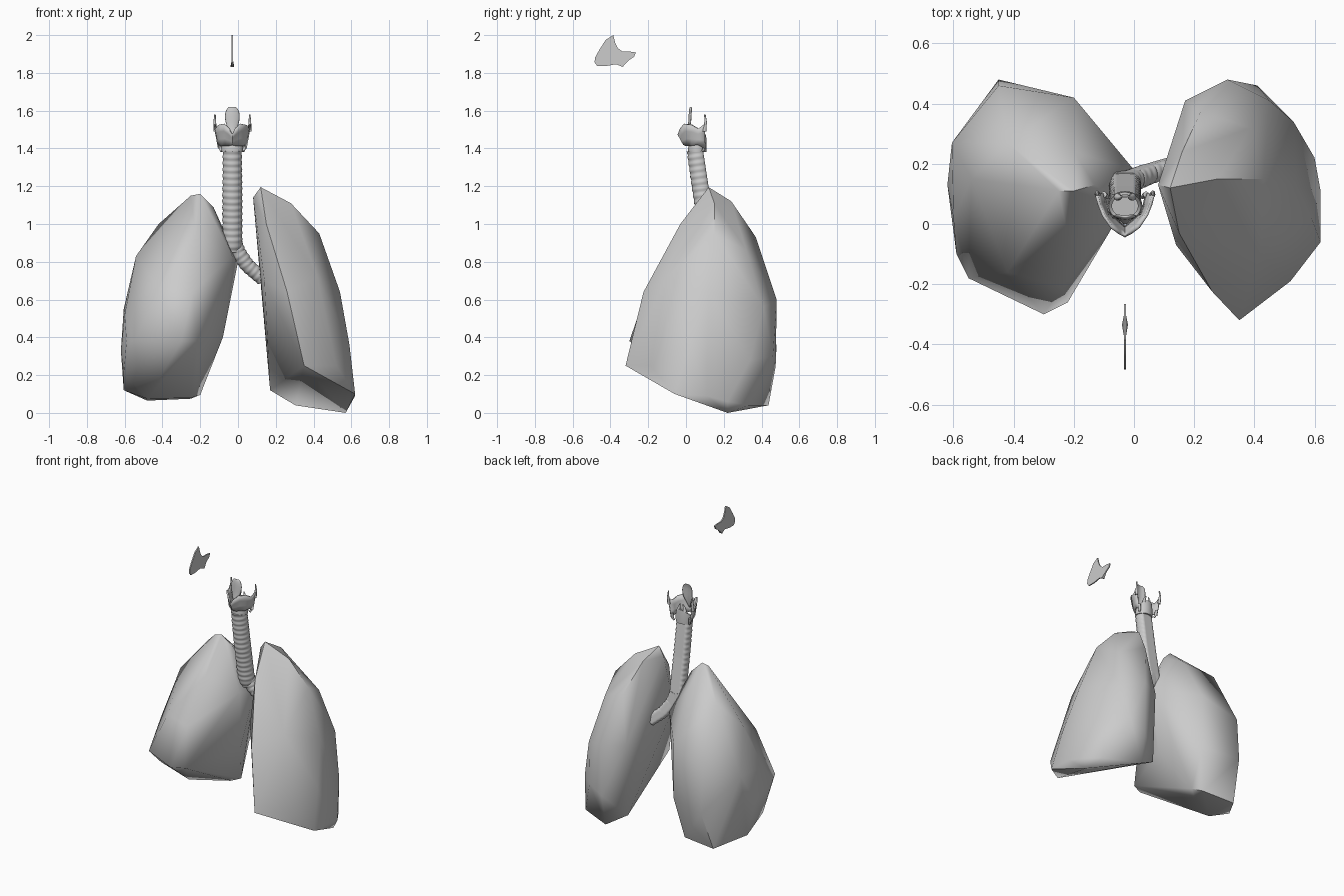
import bpy, bmesh, math
from mathutils import Vector

CX = -0.03  # centre line of the airway


def finish(name, bm, angle=40):
    bmesh.ops.recalc_face_normals(bm, faces=bm.faces[:])
    me = bpy.data.meshes.new(name)
    bm.to_mesh(me)
    bm.free()
    ob = bpy.data.objects.new(name, me)
    bpy.context.collection.objects.link(ob)
    bpy.ops.object.select_all(action='DESELECT')
    bpy.context.view_layer.objects.active = ob
    ob.select_set(True)
    bpy.ops.object.shade_smooth_by_angle(angle=math.radians(angle))
    return ob


def hull(name, pts):
    bm = bmesh.new()
    for p in pts:
        bm.verts.new(p)
    bmesh.ops.convex_hull(bm, input=bm.verts[:])
    loose = [v for v in bm.verts if not v.link_faces]
    bmesh.ops.delete(bm, geom=loose, context='VERTS')
    return finish(name, bm, 60)


def bridge(bm, rings, caps=True):
    n = len(rings[0])
    for a, b in zip(rings, rings[1:]):
        for i in range(n):
            j = (i + 1) % n
            bm.faces.new((a[i], a[j], b[j], b[i]))
    if caps:
        bm.faces.new(rings[0])
        bm.faces.new(rings[-1])


def tube(name, path, radii, pitch=0.0, sides=24, flat=1.0):
    """Tapered tube; pitch > 0 adds cartilage rings, flat < 1 flattens the back."""
    path = [Vector(p) for p in path]
    samples = []
    for k in range(len(path) - 1):
        a, b = path[k], path[k + 1]
        n = max(1, round((b - a).length / (pitch / 6))) if pitch else 1
        for i in range(n + (k == len(path) - 2)):
            t = i / n
            samples.append((a.lerp(b, t), radii[k] * (1 - t) + radii[k + 1] * t))
    bm = bmesh.new()
    rings, dist = [], 0
    for i, (p, r) in enumerate(samples):
        lo, hi = samples[max(i - 1, 0)][0], samples[min(i + 1, len(samples) - 1)][0]
        d = (hi - lo).normalized()
        dist += (p - lo).length if i else 0
        back = Vector((0, 1, 0))
        back = (back - d * back.dot(d)).normalized()
        side = d.cross(back)
        ring = []
        for s in range(sides):
            a = 2 * math.pi * s / sides
            wave = 0.035 * math.cos(2 * math.pi * dist / pitch) if pitch else 0
            if math.sin(a) > 0.7:
                wave = 0
            rr = r * (1 + wave)
            ring.append(bm.verts.new(p + side * rr * math.cos(a)
                                     + back * min(rr * math.sin(a), r * flat)))
        rings.append(ring)
    bridge(bm, rings)
    return finish(name, bm, 60)


# Lungs: faceted hulls around a few anatomical points
hull("lung_left", [
    (0.12, 0.12, 1.195), (0.08, 0.13, 1.14), (0.16, 0.24, 1.12), (0.28, 0.15, 1.11),
    (0.15, -0.03, 1.0), (0.22, 0.37, 0.93), (0.43, 0.15, 0.95), (0.39, 0.32, 0.86),
    (0.26, -0.225, 0.64), (0.12, 0.08, 0.72), (0.54, 0.12, 0.64), (0.42, -0.10, 0.72),
    (0.14, -0.07, 0.70), (0.31, 0.48, 0.60), (0.17, 0.41, 0.60), (0.45, 0.41, 0.56),
    (0.35, -0.32, 0.25), (0.52, -0.19, 0.25), (0.59, 0.02, 0.36), (0.31, 0.475, 0.25),
    (0.41, 0.46, 0.30), (0.53, 0.34, 0.28), (0.62, 0.11, 0.09), (0.62, -0.06, 0.10),
    (0.60, 0.22, 0.06), (0.57, 0.22, 0.0), (0.53, 0.33, 0.04), (0.304, 0.437, 0.04),
    (0.17, 0.386, 0.12)])
hull("lung_right", [
    (-0.20, 0.11, 1.16), (-0.25, 0.11, 1.15), (-0.13, 0.13, 1.09), (-0.20, 0.24, 1.04),
    (-0.42, 0.27, 1.00), (-0.54, 0.15, 0.83), (-0.20, 0.42, 0.72), (-0.45, 0.46, 0.62),
    (-0.605, 0.27, 0.55), (-0.60, 0.02, 0.52), (0.0, 0.18, 0.80), (-0.03, 0.06, 0.83),
    (-0.22, -0.04, 0.93), (-0.24, -0.21, 0.64), (-0.42, -0.16, 0.66), (-0.62, 0.13, 0.33),
    (-0.30, -0.30, 0.38), (-0.22, -0.26, 0.38), (-0.55, -0.18, 0.38), (-0.59, -0.10, 0.38),
    (-0.45, 0.48, 0.33), (-0.20, 0.42, 0.35), (-0.08, 0.14, 0.40), (-0.605, 0.03, 0.21),
    (-0.605, 0.20, 0.12), (-0.48, 0.39, 0.065), (-0.48, 0.155, 0.075), (-0.25, 0.37, 0.075),
    (-0.25, 0.28, 0.08), (-0.20, 0.32, 0.095)])

# Windpipe and the two main bronchi
tube("trachea", [(CX, 0.055, 1.39), (CX, 0.09, 1.15), (CX, 0.135, 0.90), (CX, 0.145, 0.86)],
     [0.05, 0.052, 0.052, 0.045], pitch=0.034, flat=0.7)
tube("bronchus_left", [(-0.025, 0.14, 0.92), (0.0, 0.15, 0.85), (0.05, 0.17, 0.78), (0.13, 0.195, 0.71)],
     [0.04, 0.04, 0.038, 0.036], pitch=0.03, flat=0.75)
tube("bronchus_right", [(-0.035, 0.14, 0.92), (-0.06, 0.15, 0.84), (-0.11, 0.17, 0.76)],
     [0.04, 0.04, 0.038], pitch=0.03, flat=0.75)

# Cricoid ring: hollow band, taller at the back
bm = bmesh.new()
loops = []
for i in range(32):
    a = 2 * math.pi * i / 32
    h = 0.5 + 0.5 * math.sin(a)
    top = 1.415 + 0.06 * h ** 2
    sec = [(0.056, 1.38), (0.058, (1.38 + top) / 2), (0.054, top), (0.043, top), (0.043, 1.38)]
    loops.append([bm.verts.new((CX + r * math.cos(a), 0.06 + 0.85 * r * math.sin(a), z)) for r, z in sec])
bridge(bm, loops + loops[:1], caps=False)
finish("cricoid_cartilage", bm)

# Thyroid cartilage: open shield, rows of (half width, y, bottom z, top z)
half = [(0, -0.040, 1.42, 1.475), (0.018, -0.030, 1.415, 1.505), (0.045, -0.01, 1.415, 1.53),
        (0.072, 0.03, 1.415, 1.525), (0.086, 0.065, 1.42, 1.505), (0.095, 0.10, 1.40, 1.53)]
rows = [(-w, y, b, t) for w, y, b, t in half[:0:-1]] + half
bm = bmesh.new()
grid = [[bm.verts.new((CX + w * (0.75 + 0.25 * f), y + (1 - f) * (0.03 if y < 0 else 0.0), b + (t - b) * f))
         for f in (0, 0.33, 0.67, 1)] for w, y, b, t in rows]
for a, b in zip(grid, grid[1:]):
    for k in range(3):
        bm.faces.new((a[k], b[k], b[k + 1], a[k + 1]))
shield = finish("thyroid_cartilage", bm)
mod = shield.modifiers.new("thickness", 'SOLIDIFY')
mod.thickness = 0.01
mod.offset = 0

# Paired horns and arytenoids
for s, tag in ((1, "left"), (-1, "right")):
    tube("upper_horn_" + tag, [(CX + s * 0.091, 0.098, 1.49), (CX + s * 0.093, 0.104, 1.54),
                               (CX + s * 0.092, 0.100, 1.58)], [0.010, 0.007, 0.004], sides=10)
    tube("lower_horn_" + tag, [(CX + s * 0.070, 0.098, 1.43), (CX + s * 0.064, 0.096, 1.40),
                               (CX + s * 0.058, 0.088, 1.385)], [0.010, 0.008, 0.006], sides=10)
    tube("arytenoid_" + tag, [(CX + s * 0.024, 0.09, 1.46), (CX + s * 0.018, 0.088, 1.49),
                              (CX + s * 0.010, 0.092, 1.51)], [0.013, 0.008, 0.003], sides=10)

# Epiglottis: curved leaf, stations of (z, half width, y)
bm = bmesh.new()
leaf = [(1.45, 0.006, 0.0), (1.485, 0.014, 0.008), (1.52, 0.032, 0.014), (1.56, 0.042, 0.016),
        (1.595, 0.038, 0.018), (1.613, 0.028, 0.022), (1.620, 0.016, 0.025)]
grid = [[bm.verts.new((CX + w * u, y + 0.012 * (w / 0.04) * u * u, z)) for u in (-1, -0.5, 0, 0.5, 1)]
        for z, w, y in leaf]
for a, b in zip(grid, grid[1:]):
    for k in range(4):
        bm.faces.new((a[k], a[k + 1], b[k + 1], b[k]))
ep = finish("epiglottis", bm, 60)
mod = ep.modifiers.new("thickness", 'SOLIDIFY')
mod.thickness = 0.008
mod.offset = 0
mod = ep.modifiers.new("smooth", 'SUBSURF')
mod.levels = mod.render_levels = 1

# Nasal septum: thin plate with its lower edge flared
outline = [(-0.470, 1.837), (-0.484, 1.855), (-0.482, 1.88), (-0.46, 1.92), (-0.425, 1.975),
           (-0.385, 2.0), (-0.375, 1.96), (-0.36, 1.93), (-0.335, 1.912), (-0.30, 1.913),
           (-0.265, 1.908), (-0.275, 1.885), (-0.305, 1.865), (-0.335, 1.832), (-0.37, 1.846),
           (-0.42, 1.837)]
bm = bmesh.new()
sides = []
for s in (-1, 1):
    sides.append([bm.verts.new((CX + s * (0.010 if z < 1.84 and y > -0.4 else 0.004), y, z))
                  for y, z in outline])
bridge(bm, sides)
finish("nasal_septum", bm)
